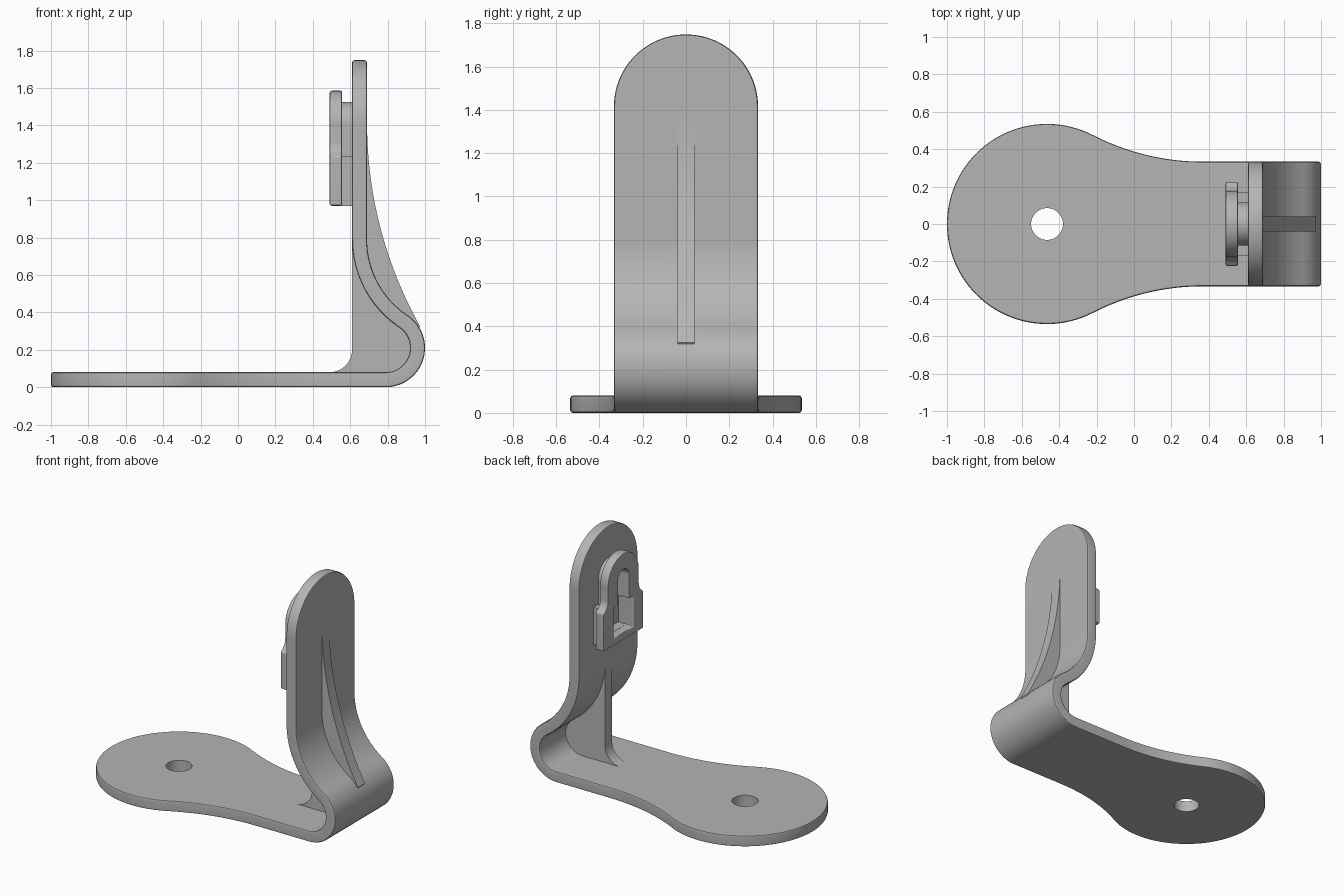
import bpy, bmesh
from math import sin, cos, radians, sqrt, pi

if "Cube" in bpy.data.objects:
    bpy.data.objects.remove(bpy.data.objects["Cube"])

grey = bpy.data.materials.new("plain grey")
grey.use_nodes = True
colour = (0.46, 0.46, 0.46, 1)
grey.diffuse_color = colour
grey.node_tree.nodes["Principled BSDF"].inputs["Base Color"].default_value = colour


def arc(cx, cy, r, start, end, n):
    """Points on an arc, angles in degrees."""
    angles = [radians(start + (end - start) * i / n) for i in range(n + 1)]
    return [(cx + r * cos(a), cy + r * sin(a)) for a in angles]


def make_object(name, bm):
    mesh = bpy.data.meshes.new(name)
    bm.to_mesh(mesh)
    bm.free()
    obj = bpy.data.objects.new(name, mesh)
    bpy.context.collection.objects.link(obj)
    mesh.materials.append(grey)
    return obj


def prism(name, points, to_3d, low, high, half=False):
    """Extrude a flat outline; half outlines are left open on y = 0."""
    bm = bmesh.new()
    face = bm.faces.new([bm.verts.new(to_3d(p, low)) for p in points])
    move = [b - a for a, b in zip(to_3d((0, 0), low), to_3d((0, 0), high))]
    new = bmesh.ops.extrude_face_region(bm, geom=[face], use_keep_orig=True)
    bmesh.ops.translate(bm, vec=move,
                        verts=[v for v in new["geom"] if isinstance(v, bmesh.types.BMVert)])
    if half:
        caps = [f for f in bm.faces if all(abs(v.co.y) < 1e-5 for v in f.verts)]
        bmesh.ops.delete(bm, geom=caps, context="FACES")
    bmesh.ops.recalc_face_normals(bm, faces=bm.faces)
    obj = make_object(name, bm)
    if half:
        mirror = obj.modifiers.new("mirror", "MIRROR")
        mirror.use_axis = (False, True, False)
    return obj


def add_bevel(obj, width):
    bevel = obj.modifiers.new("soft edges", "BEVEL")
    bevel.width = width
    bevel.segments = 2
    bevel.limit_method = "ANGLE"
    bevel.angle_limit = radians(50)


def finish(obj):
    """Apply the modifiers and shade smoothly."""
    bpy.ops.object.select_all(action="DESELECT")
    obj.select_set(True)
    bpy.context.view_layer.objects.active = obj
    for name in [m.name for m in obj.modifiers]:
        bpy.ops.object.modifier_apply(modifier=name)
    bpy.ops.object.shade_smooth_by_angle(angle=radians(35))
    weighted = obj.modifiers.new("even shading", "WEIGHTED_NORMAL")
    weighted.keep_sharp = True


# Bent strap: stations of (x, z, half width) along its middle surface
THICK, WIDTH = 0.08, 0.333
DISC_X, DISC_R = -0.465, 0.535
NECK_X, NECK_R = 0.37, 1.292
MID = THICK / 2

stations = [(x, MID, w) for x, w in arc(DISC_X, 0, DISC_R, 180, 62.8, 36)]
for i in range(1, 17):
    x = -0.22 + (NECK_X + 0.22) * i / 16
    stations.append((x, MID, WIDTH + NECK_R - sqrt(NECK_R ** 2 - (x - NECK_X) ** 2)))
bend = arc(0.79, 0.21, 0.17, -90, 56.2, 20) + arc(1.178, 0.79, 0.528, 236.2, 180, 16)[1:]
stations += [(x, z, WIDTH) for x, z in bend]
stations += [(0.65, z, w) for w, z in arc(0, 1.415, WIDTH, 0, 90, 24)]

bm = bmesh.new()
rows = [[bm.verts.new((x, s * w, z)) for s in (-1, 1)] for x, z, w in stations]
for a, b in zip(rows, rows[1:]):
    bm.faces.new((a[0], b[0], b[1], a[1]))
bmesh.ops.remove_doubles(bm, verts=bm.verts, dist=1e-4)
bmesh.ops.dissolve_limit(bm, angle_limit=radians(0.4), verts=bm.verts, edges=bm.edges)
bmesh.ops.recalc_face_normals(bm, faces=bm.faces)
strap = make_object("bent_strap", bm)
solid = strap.modifiers.new("thickness", "SOLIDIFY")
solid.thickness = THICK
solid.offset = 0
solid.use_even_offset = True
add_bevel(strap, 0.012)

# Screw hole through the round foot
cutter = prism("hole_cutter", arc(DISC_X, 0, 0.085, 0, 352.5, 47),
               lambda p, d: (p[0], p[1], d), -0.1, 0.2)
cutter.hide_render = True
cut = strap.modifiers.new("screw hole", "BOOLEAN")
cut.operation = "DIFFERENCE"
cut.solver = "EXACT"
cut.object = cutter
finish(strap)
bpy.data.objects.remove(cutter)

# Stiffening rib on both sides of the bend
rib = arc(0.49, 0.20, 0.12, 0, -90, 10)
rib += [(0.49, MID)] + arc(0.79, 0.21, 0.17, -90, 24, 12)
rib += arc(0.69 + 2.216, 1.41, 2.216, 209.3, 180, 24)
rib += [(0.65, 1.41), (0.65, 0.82), (0.61, 0.79)]
finish(prism("stiffening_rib", rib, lambda p, d: (p[0], d, p[1]), -0.04, 0.04))

# Keyhole shaped catch: half outlines in (y, z), mirrored
keyhole = arc(0, 1.41, 0.06, 90, 0, 10)
keyhole += [(0.06, 1.24), (0.11, 1.24), (0.11, 1.025), (0, 1.025)]
front = [(0, 0.97), (0.225, 0.97), (0.225, 1.235), (0.203, 1.25), (0.182, 1.275), (0.175, 1.31)]
front += arc(0, 1.41, 0.175, 0, 90, 20)
neck = [(0, 0.97), (0.17, 0.97), (0.17, 1.235), (0.115, 1.235)]
neck += arc(0, 1.41, 0.115, 0, 90, 16)


def sideways(p, d):
    return (d, p[0], p[1])


catch = prism("catch_plate", front + keyhole, sideways, 0.49, 0.557, half=True)
add_bevel(catch, 0.01)
finish(catch)
finish(prism("catch_neck", neck + keyhole, sideways, 0.55, 0.62, half=True))
